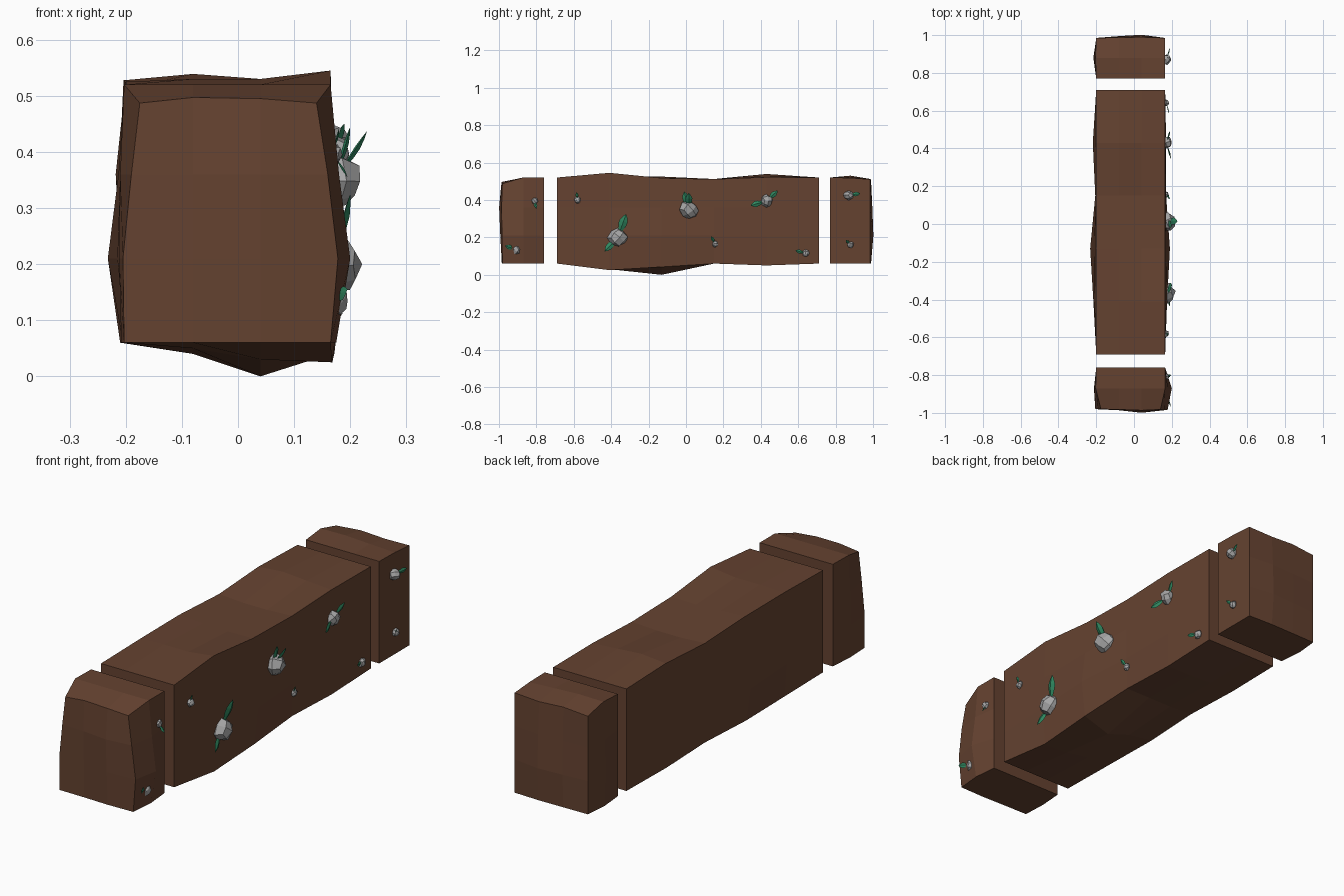
import bpy, bmesh, random
from mathutils import Vector

if "Cube" in bpy.data.objects:
    bpy.data.objects.remove(bpy.data.objects["Cube"])
random.seed(4)


def material(name, rgb):
    m = bpy.data.materials.new(name)
    m.diffuse_color = (*rgb, 1)
    m.use_nodes = True
    m.node_tree.nodes["Principled BSDF"].inputs["Base Color"].default_value = m.diffuse_color
    return m


SOIL = material("soil", (0.13, 0.055, 0.03))
STONE = material("stone", (0.38, 0.38, 0.38))
GREEN = material("green", (0.03, 0.25, 0.12))


def finish(bm, name, mat):
    bmesh.ops.recalc_face_normals(bm, faces=bm.faces)
    me = bpy.data.meshes.new(name)
    bm.to_mesh(me)
    bm.free()
    me.materials.append(mat)
    bpy.context.collection.objects.link(bpy.data.objects.new(name, me))


XS = [-0.2, -0.08, 0.04, 0.165]
ZS = [0.06, 0.21, 0.36, 0.52]


def block(name, ys, warp):
    """Gridded box whose lattice points are moved by warp(i, j, k, point)."""
    bm = bmesh.new()
    n = (3, len(ys) - 1, 3)
    verts = {}

    def vert(c):
        if c not in verts:
            p = Vector((XS[c[0]], ys[c[1]], ZS[c[2]]))
            warp(*c, p)
            verts[c] = bm.verts.new(p)
        return verts[c]

    for axis in range(3):
        u, v = [a for a in range(3) if a != axis]
        for side in (0, n[axis]):
            for a in range(n[u]):
                for b in range(n[v]):
                    quad = []
                    for da, db in ((0, 0), (1, 0), (1, 1), (0, 1)):
                        c = [0, 0, 0]
                        c[axis], c[u], c[v] = side, a + da, b + db
                        quad.append(vert(tuple(c)))
                    bm.faces.new(quad)
    finish(bm, name, SOIL)


# middle block: wavy top, bottom and sides between two flat cut ends
TOP = [(.525, .53, .53, .545), (.525, .52, .515, .517), (.512, .505, .505, .511), (.528, .539, .53, .522)]
BOTTOM = [(.06, .05, .03, .025), (.06, .04, 0, .042), (.065, .06, .06, .06), (.06, .055, .05, .05)]
LEFT = [(-.205, -.215, -.21, -.2), (-.21, -.232, -.213, -.202), (-.2, -.203, -.205, -.2), (-.205, -.21, -.218, -.2)]
RIGHT = [(.168, .175, .17, .165), (.172, .19, .172, .165), (.165, .17, .17, .165), (.165, .17, .167, .165)]


def warp_middle(i, j, k, p):
    if not 0 < j < 5:
        return
    if i == 0:
        p.x = LEFT[j - 1][k]
    elif i == 3:
        p.x = RIGHT[j - 1][k]
    if k == 0:
        p.z = BOTTOM[j - 1][i]
    elif k == 3:
        p.z = TOP[j - 1][i]


block("middle_soil_block", [-.69, -.41, -.13, .15, .43, .71], warp_middle)


# front end block: outer face shrinks a little and bulges forward
def warp_front(i, j, k, p):
    if j == 0:
        p.y -= (0, .005, .016, .005)[i] * (.3, .8, 1.2, .4)[k]
        if k == 3:
            p.z = (.487, .497, .495, .487)[i]
        if i == 0:
            p.x = (-.203, -.205, -.19, -.175)[k]
        elif i == 3:
            p.x = (.165, .178, .16, .14)[k]
    elif j == 1:
        if i == 0:
            p.x -= (.008, .012, .01, .003)[k]
        elif i == 3:
            p.x += (.01, .035, .015, 0)[k]


block("front_soil_block", [-.98, -.87, -.76], warp_front)


# back end block
def warp_back(i, j, k, p):
    if j == 2:
        p.y += (0, .008, .014, 0)[i] * (.3, 1.2, .8, .3)[k]
        if k == 3:
            p.z = (.502, .512, .505, .51)[i]
    elif j == 1 and i == 0:
        p.x -= (.01, .015, .012, .004)[k]
    if j == 1 and k == 3:
        p.z += (.008, .01, .004, -.002)[i]


block("back_soil_block", [.77, .88, .985], warp_back)


def pebble(name, center, r):
    bm = bmesh.new()
    bmesh.ops.create_cube(bm, size=2)
    bmesh.ops.subdivide_edges(bm, edges=bm.edges[:], cuts=1, use_grid_fill=True)
    turn = Vector((random.uniform(-1, 1), random.uniform(-1, 1), 1)).to_track_quat('Z', 'Y')
    for v in bm.verts:
        d = turn @ v.co.normalized()
        v.co = center + d * r * random.uniform(.92, 1.18)
    finish(bm, name, STONE)


def leaf(name, base, tip):
    """Thin pointed leaf with a raised midrib."""
    bm = bmesh.new()
    along = tip - base
    side = along.cross(Vector((1, 0, 0))).normalized()
    up = side.cross(along).normalized()
    size = along.length
    rings = []
    for t, w in ((.2, .1), (.45, .19), (.65, .2), (.85, .11)):
        c = base + along * t
        rings.append([bm.verts.new(c + side * a * w * size + up * b * w * size)
                      for a, b in ((1, 0), (0, .35), (-1, 0), (0, -.15))])
    for r0, r1 in zip(rings, rings[1:]):
        for a in range(4):
            b = (a + 1) % 4
            bm.faces.new((r0[a], r0[b], r1[b], r1[a]))
    for ring, end in ((rings[0], base), (rings[-1], tip)):
        v = bm.verts.new(end)
        for a in range(4):
            bm.faces.new((ring[a], ring[(a + 1) % 4], v))
    finish(bm, name, GREEN)


# pebbles on the right face: (y, z, radius, leaf tips as (x, y, z))
SPOTS = [
    (-.905, .135, .026, [(.195, -.968, .155)]),
    (-.81, .395, .018, [(.195, -.8, .355)]),
    (-.58, .40, .017, [(.18, -.585, .442)]),
    (-.365, .20, .052, [(.2, -.32, .325), (.19, -.435, .125)]),
    (.015, .345, .05, [(.2, -.01, .445), (.23, .015, .437)]),
    (.155, .165, .016, [(.19, .135, .205)]),
    (.43, .395, .032, [(.19, .49, .45), (.195, .345, .37)]),
    (.64, .115, .018, [(.185, .585, .13)]),
    (.87, .425, .026, [(.19, .932, .435)]),
    (.88, .16, .017, [(.19, .855, .185)]),
]
for n, (y, z, r, tips) in enumerate(SPOTS, 1):
    pebble(f"pebble_{n}", Vector((.168, y, z)), r)
    for m, tip in enumerate(tips, 1):
        base = Vector((.17, y, z)).lerp(Vector(tip), .15)
        leaf(f"leaf_{n}_{m}", base, Vector(tip))

# rest on the ground and centre lengthwise
